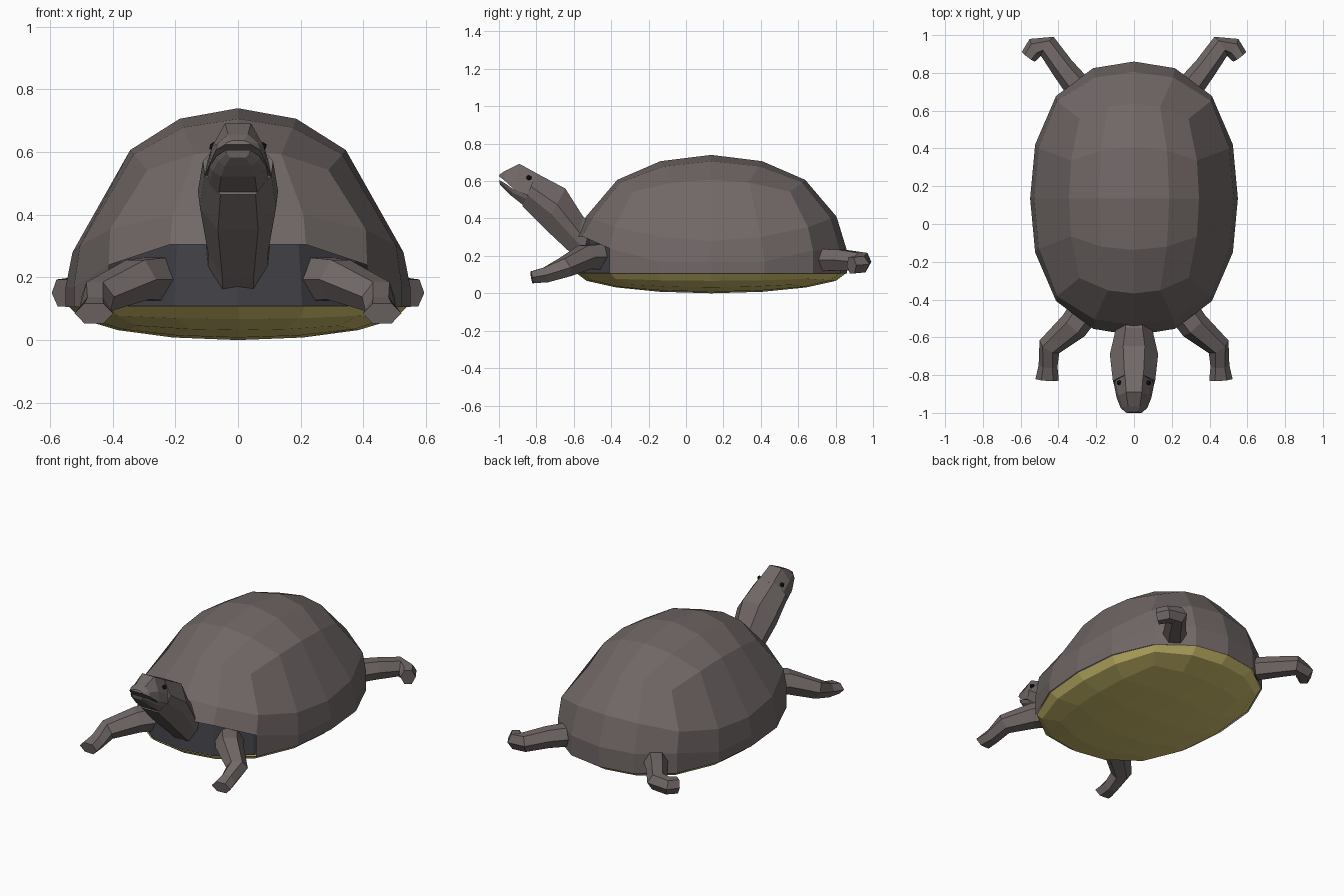
import bpy, bmesh, math
from mathutils import Vector

if "Cube" in bpy.data.objects:
    bpy.data.objects.remove(bpy.data.objects["Cube"])


def material(name, rgb):
    m = bpy.data.materials.new(name)
    m.diffuse_color = (*rgb, 1)
    m.use_nodes = True
    m.node_tree.nodes["Principled BSDF"].inputs["Base Color"].default_value = m.diffuse_color
    return m


BROWN = material("brown grey", (0.165, 0.138, 0.135))
YELLOW = material("olive yellow", (0.66, 0.55, 0.165))
DARK = material("dark slate", (0.048, 0.048, 0.058))
BLACK = material("black", (0.012, 0.011, 0.011))

CY, RX, RY = 0.135, 0.55, 0.725   # shell centre and half sizes


def finish(bm, name, mat, recalc=True):
    if recalc:
        bmesh.ops.recalc_face_normals(bm, faces=bm.faces)
    me = bpy.data.meshes.new(name)
    bm.to_mesh(me)
    bm.free()
    me.materials.append(mat)
    ob = bpy.data.objects.new(name, me)
    bpy.context.collection.objects.link(ob)
    return ob


def half_dome(sign, shape):
    """Half of a rounded cube with a 4x4 grid per side, shaped by a function."""
    bm = bmesh.new()
    bmesh.ops.create_cube(bm, size=2)
    bmesh.ops.subdivide_edges(bm, edges=bm.edges[:], cuts=3, use_grid_fill=True)
    bmesh.ops.delete(bm, geom=[v for v in bm.verts if v.co.z * sign < -0.1], context='VERTS')
    for v in bm.verts:
        level = abs(v.co.z)
        n = Vector([math.tan(c * math.pi / 4) for c in v.co]).normalized()
        k = 1 + 0.06 * (2 * n.x * n.y) ** 2
        v.co = shape(n, n.x * k, n.y * k, level)
    # make every face look away from the shell centre
    bm.normal_update()
    for f in bm.faces:
        if f.normal.dot(f.calc_center_median() - Vector((0, CY, 0.15))) < 0:
            f.normal_flip()
    return bm


# Shell: the dome
def shell_shape(n, x, y, level):
    h = abs(n.z)
    if level < 0.1:                        # rim line, raised at front and back
        z = 0.17
        if n.y < -0.6:
            z = 0.24 if n.y > -0.8 else 0.305
        elif n.y > 0.6:
            z = 0.23
        return Vector((x * RX, CY + y * RY, z))
    if level < 0.6:                        # middle ring, low at the sides
        s = min(1, abs(n.y) / 0.9)
        return Vector((x * RX * 1.04, CY + y * RY, 0.28 + 0.13 * s * s))
    return Vector((x * RX * 0.885, CY + y * RY * 0.98, 0.17 + 0.57 * h ** 0.77))


bm = half_dome(1, shell_shape)
rim = [e for e in bm.edges if e.is_boundary]
new = bmesh.ops.extrude_edge_only(bm, edges=rim)["geom"]
for v in new:
    if isinstance(v, bmesh.types.BMVert):
        v.co.z = 0.105
# open the front for the head and legs
front = [f for f in bm.faces if f.calc_center_median().y < -0.44
         and any(v.co.z < 0.11 for v in f.verts)]
bmesh.ops.delete(bm, geom=front, context='FACES')
finish(bm, "shell", BROWN)

# Belly plate
finish(half_dome(-1, lambda n, x, y, lv: Vector(
    (x * RX * 0.985, CY + y * RY * 0.995, 0.108 - 0.108 * abs(n.z)))),
    "belly_plate", YELLOW, recalc=False)

# Dark body seen in the front opening
bm = bmesh.new()
bmesh.ops.create_cone(bm, cap_ends=True, segments=16, radius1=1, radius2=0.95, depth=1)
for v in bm.verts:
    k = 1 + 0.06 * (2 * v.co.x * v.co.y) ** 2
    v.co = Vector((v.co.x * 0.52 * k, CY + v.co.y * k * (0.715 if v.co.y < 0 else 0.6),
                   0.207 + v.co.z * 0.2))
finish(bm, "inner_body", DARK)


def loft(bm, rings):
    rings = [[bm.verts.new(p) for p in r] for r in rings]
    n = len(rings[0])
    for a, b in zip(rings, rings[1:]):
        for i in range(n):
            j = (i + 1) % n
            bm.faces.new((a[i], a[j], b[j], b[i]))
    bm.faces.new(rings[0])
    bm.faces.new(rings[-1])


def head_part(name, sections, shape):
    """Each section: top y, top z, bottom y, bottom z, half width."""
    bm = bmesh.new()
    rings = []
    for ty, tz, by, bz, w in sections:
        ring = []
        for s, t in shape:
            ring.append(Vector((s * w, ty + (by - ty) * t, tz + (bz - tz) * t)))
        ring += [Vector((-p.x, p.y, p.z)) for p in reversed(ring)]
        rings.append(ring)
    loft(bm, rings)
    finish(bm, name, BROWN)


# Neck and head with slightly open jaws
head_part("neck", [(-0.44, 0.33, -0.46, 0.07, 0.1), (-0.55, 0.41, -0.60, 0.20, 0.1),
                   (-0.645, 0.56, -0.76, 0.35, 0.128), (-0.80, 0.642, -0.875, 0.465, 0.112)],
          ((0.45, 0), (1, 0.4), (0.95, 0.65), (0.5, 1)))
head_part("upper_jaw", [(-0.79, 0.637, -0.84, 0.52, 0.108), (-0.89, 0.692, -0.92, 0.557, 0.092),
                        (-0.965, 0.656, -0.975, 0.607, 0.07), (-0.995, 0.637, -1.0, 0.625, 0.04)],
          ((0.45, 0), (0.9, 0.55), (1, 1)))
head_part("lower_jaw", [(-0.82, 0.535, -0.85, 0.455, 0.105), (-0.92, 0.555, -0.935, 0.522, 0.09),
                        (-0.965, 0.586, -0.97, 0.556, 0.07), (-0.999, 0.606, -0.995, 0.582, 0.04)],
          ((1, 0), (0.9, 0.5), (0.6, 1)))

# Eyes
bm = bmesh.new()
for s in (-1, 1):
    r = bmesh.ops.create_icosphere(bm, subdivisions=1, radius=0.015)
    bmesh.ops.translate(bm, verts=r["verts"], vec=(s * 0.078, -0.84, 0.618))
finish(bm, "eyes", BLACK)


# Legs: six-sided tubes along a path, mirrored to the other side
def leg(name, path):
    """Each path point: x, y, z, half width, half height."""
    bm = bmesh.new()
    pts = [Vector(p[:3]) for p in path]
    for side in (1, -1):
        rings = []
        for i, p in enumerate(path):
            d = (pts[min(i + 1, len(pts) - 1)] - pts[max(i - 1, 0)]).normalized()
            u = d.cross(Vector((0, 0, 1))).normalized()
            v = u.cross(d)
            ring = []
            for k in range(6):
                a = k * math.pi / 3
                q = pts[i] + u * p[3] * math.cos(a) + v * p[4] * math.sin(a) * 1.12
                ring.append(Vector((q.x * side, q.y, q.z)))
            rings.append(ring)
        loft(bm, rings)
    finish(bm, name, BROWN)


leg("front_legs", [(0.22, -0.40, 0.195, 0.085, 0.075), (0.32, -0.54, 0.193, 0.08, 0.066),
                   (0.448, -0.65, 0.138, 0.062, 0.052), (0.455, -0.75, 0.098, 0.05, 0.042),
                   (0.46, -0.825, 0.085, 0.062, 0.033)])
leg("hind_legs", [(0.23, 0.64, 0.178, 0.08, 0.065), (0.38, 0.83, 0.178, 0.062, 0.057),
                  (0.46, 0.942, 0.168, 0.06, 0.05), (0.525, 0.932, 0.155, 0.055, 0.045),
                  (0.56, 0.885, 0.15, 0.043, 0.045)])
